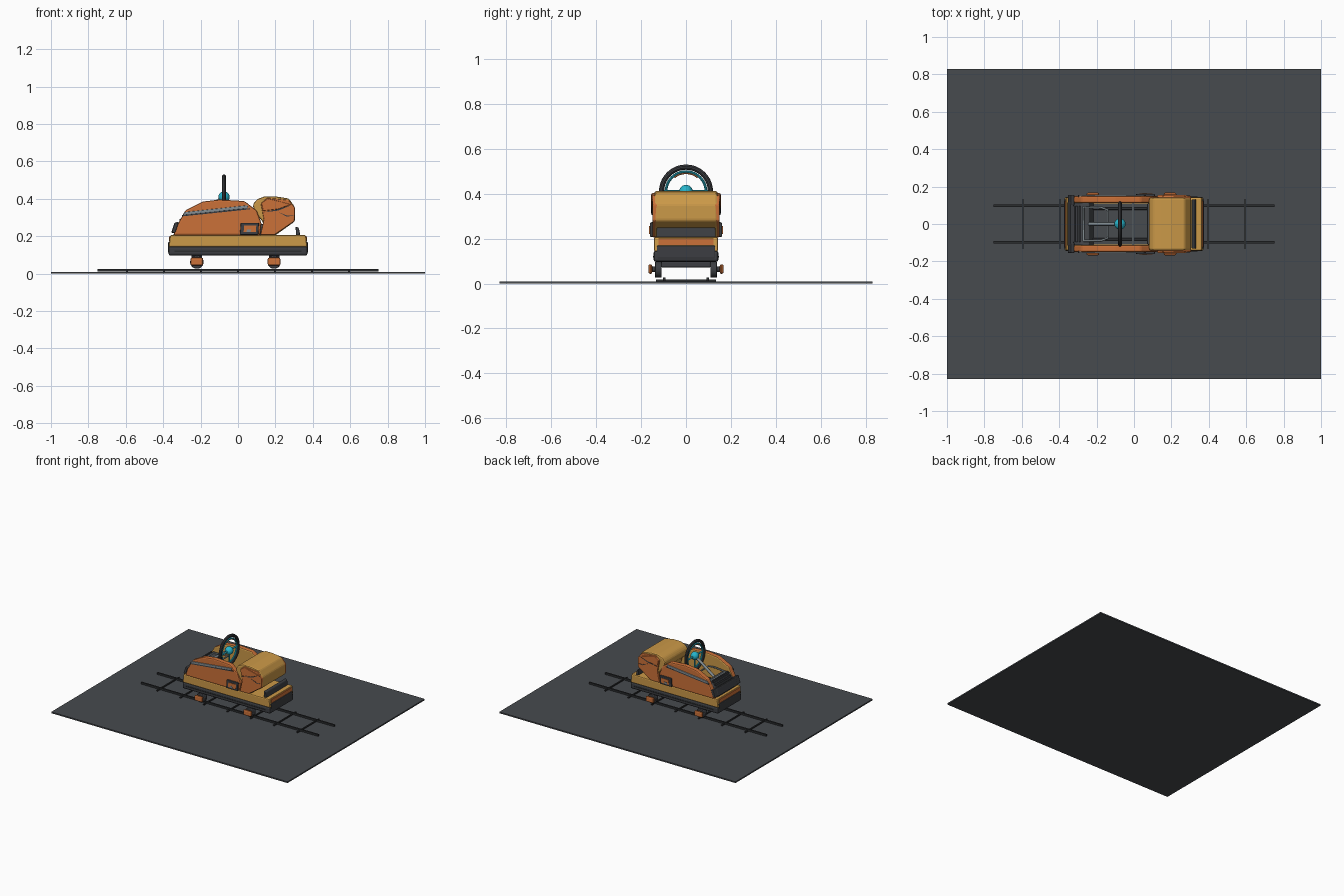
import bpy, bmesh, math
from mathutils import Vector

if "Cube" in bpy.data.objects:
    bpy.data.objects.remove(bpy.data.objects["Cube"])


def mat(name, r, g, b):
    m = bpy.data.materials.new(name)
    m.diffuse_color = (r, g, b, 1)
    m.use_nodes = True
    m.node_tree.nodes["Principled BSDF"].inputs["Base Color"].default_value = m.diffuse_color
    return m


SLATE = mat("slate", 0.063, 0.069, 0.077)
DARK = mat("dark rubber", 0.045, 0.048, 0.054)
IRON = mat("rail iron", 0.024, 0.026, 0.028)
ORANGE = mat("orange", 0.60, 0.165, 0.04)
YELLOW = mat("golden yellow", 0.60, 0.32, 0.065)
GREY = mat("steel grey", 0.23, 0.27, 0.29)
CYAN = mat("cyan", 0.02, 0.46, 0.60)


def finish(ob, material, bevel=0.0, segments=2):
    ob.data.materials.append(material)
    if bevel:
        m = ob.modifiers.new("edges", 'BEVEL')
        m.width, m.segments, m.limit_method = bevel, segments, 'ANGLE'
    return ob


def mesh_object(name, bm, material, bevel=0.0):
    bmesh.ops.recalc_face_normals(bm, faces=bm.faces)
    me = bpy.data.meshes.new(name)
    bm.to_mesh(me)
    bm.free()
    ob = bpy.data.objects.new(name, me)
    bpy.context.collection.objects.link(ob)
    return finish(ob, material, bevel)


def box(name, x, y, z, material, bevel=0.0):
    """Box from (min, max) pairs."""
    return prism(name, [(x[0], z[0]), (x[1], z[0]), (x[1], z[1]), (x[0], z[1])],
                 y[0], y[1], material, bevel)


def prism(name, profile, y0, y1, material, bevel=0.0):
    """Side profile in x, z pulled from y0 to y1."""
    bm = bmesh.new()
    f = bm.faces.new([bm.verts.new((x, y0, z)) for x, z in profile])
    ext = bmesh.ops.extrude_face_region(bm, geom=[f])
    vs = [v for v in ext["geom"] if isinstance(v, bmesh.types.BMVert)]
    bmesh.ops.translate(bm, verts=vs, vec=(0, y1 - y0, 0))
    return mesh_object(name, bm, material, bevel)


def tube(name, points, radius, material):
    cu = bpy.data.curves.new(name, 'CURVE')
    cu.dimensions, cu.bevel_depth, cu.bevel_resolution = '3D', radius, 2
    cu.use_fill_caps = True
    sp = cu.splines.new('POLY')
    sp.points.add(len(points) - 1)
    for p, q in zip(sp.points, points):
        p.co = (*q, 1)
    ob = bpy.data.objects.new(name, cu)
    bpy.context.collection.objects.link(ob)
    return finish(ob, material)


def smooth(ob):
    bpy.ops.object.select_all(action='DESELECT')
    ob.select_set(True)
    bpy.context.view_layer.objects.active = ob
    bpy.ops.object.shade_smooth_by_angle()


def disc(name, x, y, z, radius, depth, sides, material, bevel=0.0):
    bpy.ops.mesh.primitive_cylinder_add(vertices=sides, radius=radius, depth=depth,
                                        location=(x, y, z), rotation=(math.pi / 2, math.pi / sides, 0))
    ob = bpy.context.object
    ob.name = name
    finish(ob, material, bevel)
    if sides > 12:
        smooth(ob)
    return ob


def ring(name, major, minor, material):
    bpy.ops.mesh.primitive_torus_add(major_radius=major, minor_radius=minor, major_segments=40,
                                     minor_segments=10, location=HUB, rotation=(0, math.pi / 2, 0))
    ob = bpy.context.object
    ob.name = name
    finish(ob, material)
    smooth(ob)


def mirror_y(ob):
    """Other side of the cart."""
    m = ob.modifiers.new("other side", 'MIRROR')
    m.use_axis = (False, True, False)
    return ob


def side_plate(name, profile, y0, y1, material, bevel=0.0):
    ob = prism(name, profile, -y1, -y0, material, bevel)
    return mirror_y(ob)


# Ground slab and track
box("ground", (-1, 1), (-0.83, 0.83), (0, 0.01), SLATE)
for s in (-1, 1):
    box("rail", (-0.75, 0.75), (s * 0.097 - 0.006, s * 0.097 + 0.006), (0.012, 0.026), IRON)
for i in range(7):
    x = (i - 3) * 0.198
    box("sleeper", (x - 0.005, x + 0.005), (-0.133, 0.133), (0.01, 0.018), IRON)

# Wheels, hub caps and axles
for x in (-0.22, 0.193):
    box("axle_block", (x - 0.028, x + 0.028), (-0.11, 0.11), (0.072, 0.1), DARK, 0.005)
    for s in (-1, 1):
        disc("wheel", x, s * 0.124, 0.062, 0.036, 0.03, 20, DARK, 0.004)
        disc("hub_stub", x, s * 0.145, 0.064, 0.012, 0.03, 12, DARK)
        box("hub_cap", (x - 0.034, x + 0.034), sorted((s * 0.15, s * 0.168)),
            (0.043, 0.086), ORANGE, 0.009)

# Chassis bumper and deck
box("bumper", (-0.372, 0.372), (-0.145, 0.145), (0.096, 0.147), DARK, 0.012)
side_plate("bumper_groove", [(-0.34, 0.116), (0.34, 0.116), (0.34, 0.124), (-0.34, 0.124)],
           0.143, 0.1475, IRON)
prism("deck", [(-0.37, 0.142), (0.37, 0.142), (0.363, 0.207), (-0.363, 0.207)],
      -0.143, 0.143, YELLOW, 0.008)
for s in (-1, 1):
    box("end_pad", sorted((s * 0.35, s * 0.374)), (-0.13, 0.13), (0.11, 0.17), DARK, 0.006)
    box("end_stripe", sorted((s * 0.355, s * 0.37)), (-0.122, 0.122), (0.172, 0.2), ORANGE)
box("cockpit_floor", (-0.34, 0.08), (-0.11, 0.11), (0.2, 0.211), SLATE)

# Side walls: orange outside, yellow on the inner faces
wall = [(-0.345, 0.205), (-0.33, 0.25), (-0.282, 0.338), (-0.19, 0.385), (-0.10, 0.396),
        (0.035, 0.388), (0.10, 0.337), (0.125, 0.27), (0.118, 0.205)]
for s in (-1, 1):
    w = prism("side_wall", wall, s * 0.112, s * 0.15, ORANGE, 0.009)
    w.data.materials.append(YELLOW)
    for p in w.data.polygons:
        if p.normal.y * s < -0.5:
            p.material_index = 1
side_plate("side_trim", [(-0.295, 0.312), (0.05, 0.349), (0.055, 0.366), (-0.285, 0.329)],
           0.145, 0.156, GREY, 0.003)
side_plate("trim_shadow", [(-0.30, 0.306), (0.065, 0.344), (0.065, 0.35), (-0.30, 0.313)],
           0.145, 0.154, DARK)
side_plate("front_corner_guard", [(-0.355, 0.22), (-0.335, 0.22), (-0.318, 0.27), (-0.337, 0.275)],
           0.10, 0.155, DARK, 0.004)

# Side step box with inset panel
side_plate("step_frame", [(0.01, 0.208), (0.108, 0.208), (0.112, 0.272), (0.015, 0.272)],
           0.145, 0.161, DARK, 0.004)
side_plate("step_panel", [(0.03, 0.222), (0.095, 0.222), (0.098, 0.257), (0.033, 0.257)],
           0.158, 0.164, ORANGE)
side_plate("step_slot", [(0.045, 0.222), (0.065, 0.222), (0.07, 0.235), (0.048, 0.235)],
           0.162, 0.1655, GREY)

# Nose panel, slats and front pad
prism("nose", [(-0.345, 0.205), (-0.335, 0.25), (-0.285, 0.305), (-0.24, 0.30), (-0.215, 0.205)],
      -0.113, 0.113, SLATE, 0.004)
for i in range(3):
    x = -0.324 + i * 0.017
    z = 0.265 + i * 0.018
    box("nose_slat", (x - 0.005, x + 0.005), (-0.095, 0.095), (z - 0.01, z + 0.01), DARK)
prism("front_pad", [(-0.357, 0.218), (-0.335, 0.218), (-0.32, 0.268), (-0.34, 0.272)],
      -0.12, 0.12, DARK, 0.006)

# Steering wheel
HUB = Vector((-0.075, 0, 0.41))
ring("steering_rim", 0.109, 0.0115, DARK)
ring("steering_inner_ring", 0.089, 0.006, CYAN)
tube("rim_accent", [HUB + Vector((0.0, 0.082 * math.sin(a), 0.082 * math.cos(a)))
                    for a in [math.radians(d) for d in range(-40, 41, 10)]], 0.004, ORANGE)
bpy.ops.mesh.primitive_uv_sphere_add(segments=20, ring_count=12, radius=0.03, location=HUB)
bpy.context.object.name = "steering_hub"
smooth(finish(bpy.context.object, CYAN))
for d in (90, 180, 270):
    a = math.radians(d)
    tube("spoke", [HUB, HUB + Vector((0, 0.1 * math.sin(a), 0.1 * math.cos(a)))], 0.006, CYAN)

# Steering column and cockpit frame
tube("steering_column", [HUB, (-0.14, 0, 0.365), (-0.25, 0, 0.285)], 0.010, GREY)
tube("dash_frame", [(-0.27, -0.09, 0.305), (-0.18, -0.09, 0.315), (-0.14, -0.075, 0.32),
                    (-0.14, 0.075, 0.32), (-0.18, 0.09, 0.315), (-0.27, 0.09, 0.305),
                    (-0.27, -0.09, 0.305)], 0.006, GREY)
tube("cross_bar", [(-0.005, -0.112, 0.25), (-0.005, 0.112, 0.25)], 0.006, GREY)
for s in (-1, 1):
    tube("floor_bar", [(-0.22, s * 0.082, 0.225), (0.08, s * 0.082, 0.225)], 0.006, DARK)

# Seat with rounded yellow back and orange side pods
seat = [(0.125, 0.205), (0.135, 0.275), (0.085, 0.33), (0.08, 0.37), (0.10, 0.397), (0.142, 0.413),
        (0.20, 0.413), (0.272, 0.402), (0.305, 0.355), (0.305, 0.28), (0.20, 0.205)]
prism("seat", seat, -0.141, 0.141, YELLOW, 0.01)
box("seat_base", (0.07, 0.16), (-0.112, 0.112), (0.2, 0.265), SLATE, 0.008)
pod = [(0.12, 0.207), (0.138, 0.29), (0.122, 0.375), (0.155, 0.405), (0.27, 0.394),
       (0.305, 0.352), (0.302, 0.28), (0.195, 0.207)]
side_plate("seat_side", pod, 0.125, 0.15, ORANGE, 0.005)
side_plate("seat_flap", [(0.135, 0.335), (0.125, 0.378), (0.16, 0.402), (0.285, 0.37), (0.215, 0.345)],
           0.14, 0.155, ORANGE, 0.004)
side_plate("flap_crease", [(0.135, 0.327), (0.215, 0.337), (0.29, 0.368), (0.215, 0.346)],
           0.145, 0.152, DARK)
side_plate("lower_crease", [(0.215, 0.33), (0.26, 0.305), (0.30, 0.31), (0.262, 0.311)],
           0.145, 0.152, DARK)

# Rear pad behind the seat
prism("rear_pad", [(0.31, 0.205), (0.333, 0.205), (0.325, 0.245), (0.308, 0.252)],
      -0.132, 0.132, DARK, 0.005)
